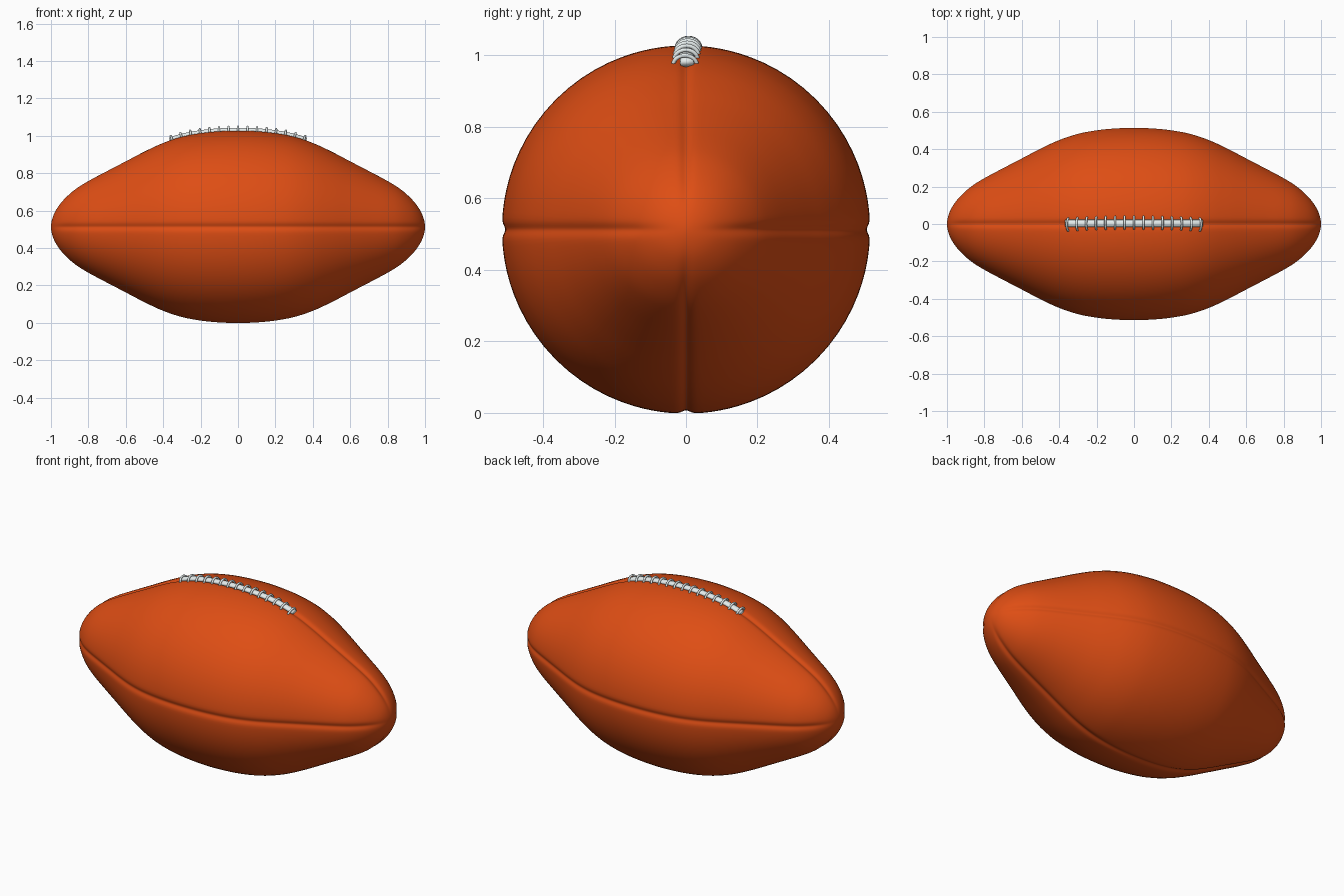
import bpy, bmesh, math
from mathutils import Vector

if "Cube" in bpy.data.objects:
    bpy.data.objects.remove(bpy.data.objects["Cube"])

CZ = 0.513  # height of the long axis
PROFILE = [(0, .515), (.1, .512), (.2, .502), (.3, .483), (.4, .450), (.5, .404), (.6, .352),
           (.7, .300), (.8, .247), (.87, .203), (.93, .150), (.97, .098), (.992, .05), (1, 0)]


def material(name, rgb):
    m = bpy.data.materials.new(name)
    m.diffuse_color = (*rgb, 1)
    m.use_nodes = True
    m.node_tree.nodes["Principled BSDF"].inputs["Base Color"].default_value = m.diffuse_color
    return m


def smooth_profile(steps=4):
    """Catmull-Rom through the half profile, mirrored at both ends."""
    p = [Vector(q) for q in PROFILE]
    p = [Vector((-p[1].x, p[1].y))] + p + [Vector((p[-2].x, -p[-2].y))]
    out = []
    for a, b, c, d in zip(p, p[1:], p[2:], p[3:]):
        for i in range(steps):
            t = i / steps
            out.append(.5 * (2 * b + (c - a) * t + (2 * a - 5 * b + 4 * c - d) * t * t
                             + (3 * b - a - 3 * c + d) * t ** 3))
    return out


HALF = smooth_profile()


def radius(x):
    x = abs(x)
    for a, b in zip(HALF, HALF[1:]):
        if a.x <= x <= b.x:
            return a.y + (b.y - a.y) * (x - a.x) / (b.x - a.x)
    return 0


def add_mesh(name, bm, mat):
    bmesh.ops.recalc_face_normals(bm, faces=bm.faces)
    for f in bm.faces:
        f.smooth = True
    me = bpy.data.meshes.new(name)
    bm.to_mesh(me)
    bm.free()
    me.materials.append(mat)
    ob = bpy.data.objects.new(name, me)
    bpy.context.collection.objects.link(ob)
    return ob


def sweep(name, path, sides, rw, mat):
    """Capped elliptical tube; path holds (centre, side axis, up axis)."""
    bm = bmesh.new()
    rings = []
    for c, u, v in path:
        rings.append([bm.verts.new(c + u * rw[0] * math.cos(k * math.tau / sides)
                                   + v * rw[1] * math.sin(k * math.tau / sides)) for k in range(sides)])
    for r, s in zip(rings, rings[1:]):
        for k in range(sides):
            bm.faces.new((r[k], r[k - 1], s[k - 1], s[k]))
    bm.faces.new(rings[0])
    bm.faces.new(rings[-1])
    return add_mesh(name, bm, mat)


leather = material("leather", (.73, .075, .007))
white = material("lace_white", (.78, .84, .84))

# Ball body: lathe with four pressed seams, angles packed closer near the seams
N = 128
bm = bmesh.new()
stations = [(-p.x, p.y) for p in reversed(HALF[1:])] + [(p.x, p.y) for p in HALF]
rings = []
for x, r in stations:
    ring = []
    for k in range(N):
        t = k * math.tau / N
        a = t - .85 * math.sin(4 * t) / 4
        d = abs((a + math.pi / 4) % (math.pi / 2) - math.pi / 4)
        rr = r - min(.009, .06 * r) * math.exp(-(d * r / .016) ** 2)
        ring.append(bm.verts.new((x, rr * math.sin(a), CZ + rr * math.cos(a))))
    rings.append(ring)
for r, s in zip(rings, rings[1:]):
    for k in range(N):
        bm.faces.new((r[k - 1], r[k], s[k], s[k - 1]))
for ring, x in ((rings[0], -1), (rings[-1], 1)):
    tip = bm.verts.new((x, 0, CZ))
    for k in range(N):
        bm.faces.new((ring[k - 1], ring[k], tip))
add_mesh("ball_body", bm, leather)


def surface(x):
    """Crest point and outward normal of the top seam."""
    slope = (radius(x + .02) - radius(x - .02)) / .04
    return Vector((x, 0, CZ + radius(x))), Vector((-slope, 0, 1)).normalized()


# Long lace running along the top seam
path = []
for i in range(41):
    p, n = surface(-.365 + .73 * i / 40)
    path.append((p + n * .002 + Vector((0, .003, 0)), Vector((0, 1, 0)), n))
sweep("long_lace", path, 12, (.02, .013), white)

# Cross laces arching over it
for i in range(15):
    x = -.353 + .706 * i / 14
    p, n = surface(x)
    along = Vector((0, 1, 0)).cross(n)
    shift = .007 - .01 * (x / .353) ** 2
    path = []
    for j in range(13):
        a = math.pi * j / 12
        out = Vector((0, math.cos(a), 0)) + n * math.sin(a)
        c = p + Vector((0, shift + .033 * math.cos(a), 0)) + n * (-.007 + .028 * math.sin(a))
        path.append((c, along, out))
    sweep(f"cross_lace_{i + 1}", path, 8, (.006, .006), white)
